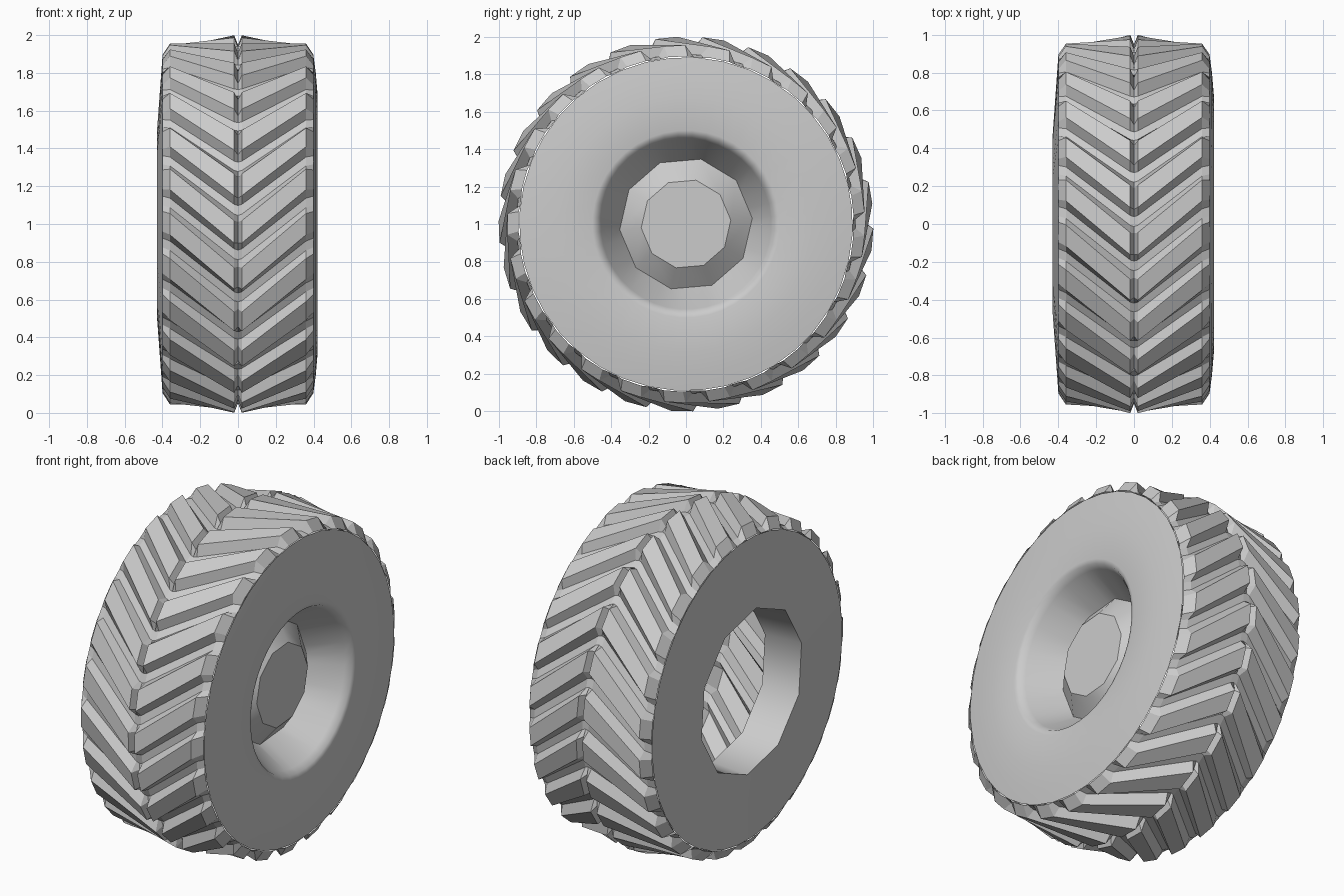
import bpy, bmesh, math

if "Cube" in bpy.data.objects:
    bpy.data.objects.remove(bpy.data.objects["Cube"])

LUGS = 25                      # tread bars per side
TWIST = math.radians(18)       # how far the outer end of a bar leads its inner end
PHASE = math.radians(-26)
CENTRE_Z = 1.0


def point(x, r, a):
    """Wheel axis runs along x; angle goes from the front over the top."""
    return (x, -r * math.cos(a), CENTRE_Z + r * math.sin(a))


def finish(bm, name, smooth=None):
    bmesh.ops.recalc_face_normals(bm, faces=bm.faces)
    mesh = bpy.data.meshes.new(name)
    bm.to_mesh(mesh)
    bm.free()
    ob = bpy.data.objects.new(name, mesh)
    bpy.context.collection.objects.link(ob)
    if smooth:
        bpy.ops.object.select_all(action='DESELECT')
        ob.select_set(True)
        bpy.context.view_layer.objects.active = ob
        bpy.ops.object.shade_smooth_by_angle(angle=math.radians(smooth))
    return ob


def bridge(bm, a, b):
    n = len(a)
    for i in range(n):
        j = (i + 1) % n
        bm.faces.new((a[i], a[j], b[j], b[i]))


def tread(name, side):
    """Ring of slanted bars with sloped flanks and ends."""
    bm = bmesh.new()
    pitch = 2 * math.pi / LUGS
    # x, radius of bar top, radius of groove, share of twist
    stations = [(0.0, 0.95, 0.94, 0.0), (0.02, 1.0, 0.94, 0.02),
                (0.36, 0.955, 0.905, 0.95), (0.40, 0.895, 0.89, 1.0)]
    rows = []
    for x, top, low, t in stations:
        row = []
        for i in range(LUGS):
            for frac, high in ((0.0, 0), (0.22, 0), (0.38, 1), (0.85, 1)):
                a = (i + frac) * pitch + t * TWIST + PHASE
                row.append(bm.verts.new(point(side * x, top if high else low, a)))
        rows.append(row)
    for a, b in zip(rows, rows[1:]):
        bridge(bm, a, b)
    return finish(bm, name)


def lathe(name, profile, sides, smooth=None, cap=False, turn=-5):
    """Profile rows: x, radius, and 1 where the ring is flattened to a decagon."""
    bm = bmesh.new()
    start = math.radians(turn + 180)
    tenth = math.radians(36)
    rows = []
    for x, r, flat in profile:
        row = []
        for i in range(sides):
            a = 2 * math.pi * i / sides
            k = math.cos(tenth / 2) / math.cos(a % tenth - tenth / 2) if flat else 1
            row.append(bm.verts.new(point(x, r * k, start + a)))
        rows.append(row)
    for a, b in zip(rows, rows[1:]):
        bridge(bm, a, b)
    if cap:
        bm.faces.new(rows[-1])
    return finish(bm, name, smooth)


# Chevron tread, one ring per half
tread("tread_right", 1)
tread("tread_left", -1)

# Right sidewall with rounded lip and tapering recess
lathe("sidewall_right", [(0.40, 0.89, 0), (0.412, 0.80, 0), (0.422, 0.68, 0),
                         (0.422, 0.50, 0), (0.415, 0.475, 0), (0.38, 0.455, 0),
                         (0.20, 0.355, 1)], 40, 60)

# Hub: raised ten-sided cone closed by a flat disc
lathe("hub", [(0.20, 0.355, 0), (0.29, 0.24, 0)], 10, 37, cap=True)

# Left sidewall, nearly flat, and the smooth ten-sided opening into the hollow inside
lathe("sidewall_left", [(-0.40, 0.89, 0), (-0.43, 0.48, 1)], 40, 40, turn=13)
lathe("opening_left", [(-0.43, 0.48, 0), (-0.20, 0.465, 0)], 10, 40, turn=13)
